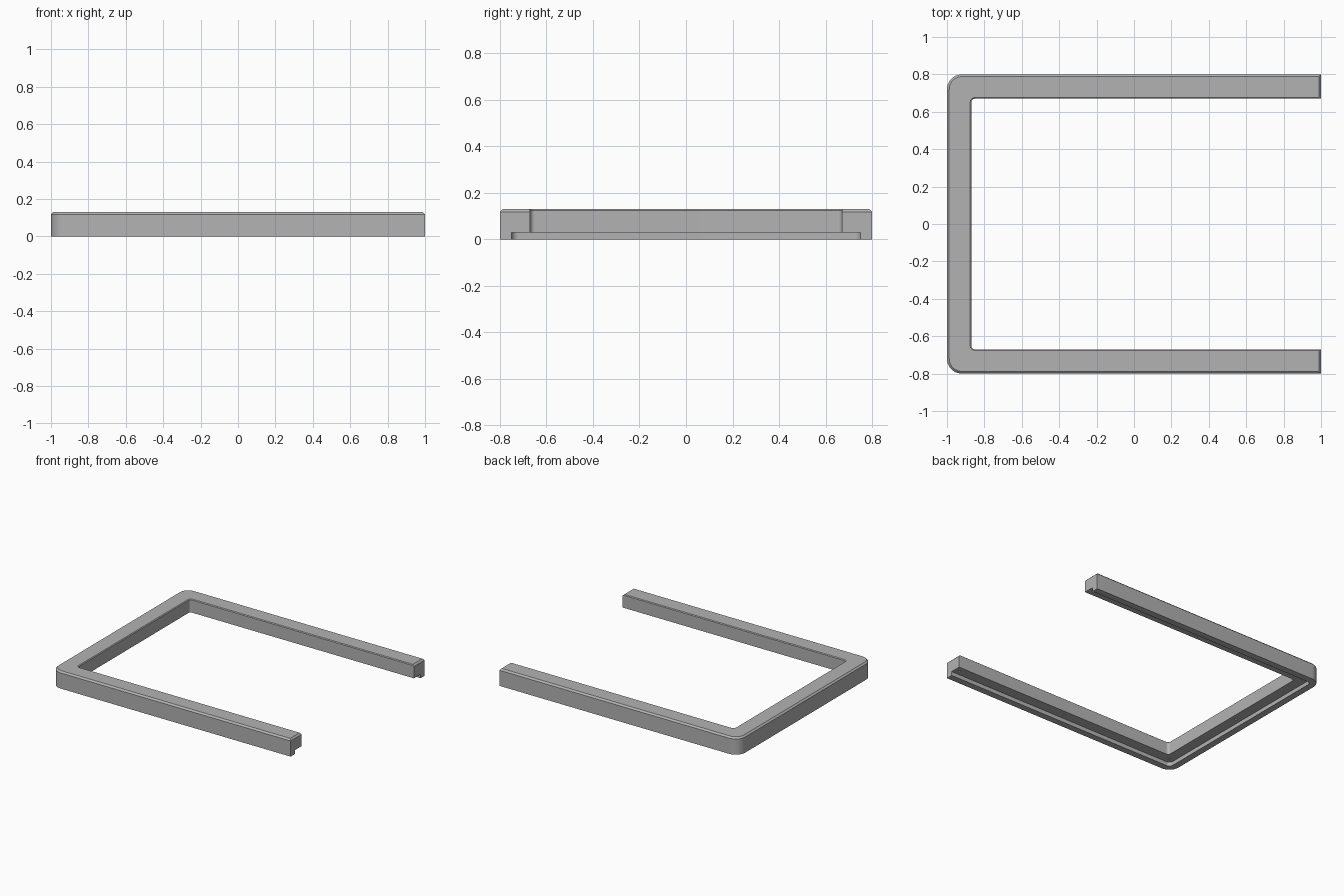
import bpy, bmesh, math

cube = bpy.data.objects.get("Cube")
if cube:
    bpy.data.objects.remove(cube, do_unlink=True)

HALF_Y = 0.80
ARC = 10
BEVEL_Z = 0.118   # height where the top chamfer begins

grey = bpy.data.materials.new("plain grey")
grey.use_nodes = True
colour = (0.45, 0.45, 0.45, 1)
grey.diffuse_color = colour
grey.node_tree.nodes["Principled BSDF"].inputs["Base Color"].default_value = colour

# Bar section: (inset from outer edge, height, corner radius)
profile = [
    (0, 0, 0.08), (0, BEVEL_Z, 0.08), (0.012, 0.13, 0.068),
    (0.124, 0.13, 0.026), (0.13, 0.125, 0.02), (0.13, BEVEL_Z, 0.02),
    (0.13, 0.03, 0.02), (0.05, 0.03, 0.03), (0.05, 0, 0.03),
]


def u_path(inset, z, r):
    """U-shaped line with two rounded corners, open towards +x."""
    end = 1 - max(0, z - BEVEL_Z)
    cx, cy = -1 + inset + r, HALF_Y - inset - r
    half = [(end, cy + r, z)]
    for i in range(ARC + 1):
        a = math.pi / 2 * (1 + i / ARC)
        half.append((cx + r * math.cos(a), cy + r * math.sin(a), z))
    return half + [(x, -y, h) for x, y, h in reversed(half)]


# Frame: sweep the section around the U
bm = bmesh.new()
lines = [[bm.verts.new(p) for p in u_path(*row)] for row in profile]
for a, b in zip(lines, lines[1:] + lines[:1]):
    for i in range(len(a) - 1):
        bm.faces.new((a[i], a[i + 1], b[i + 1], b[i]))
# Arm ends: flat face plus sloping top chamfer
for e in (0, -1):
    ring = [line[e] for line in lines]
    bm.faces.new(ring[:2] + ring[5:])
    bm.faces.new(ring[1:6])
bmesh.ops.recalc_face_normals(bm, faces=bm.faces)
mesh = bpy.data.meshes.new("frame")
bm.to_mesh(mesh)
bm.free()
mesh.materials.append(grey)
frame = bpy.data.objects.new("frame", mesh)
bpy.context.collection.objects.link(frame)

# Screw holes in the underside rebate
spots = [(x, s * 0.71) for x in (-0.91, 0.03, 0.96) for s in (-1, 1)] + [(-0.91, 0)]
bm = bmesh.new()
for x, y in spots:
    hole = bmesh.ops.create_cone(bm, cap_ends=True, segments=16,
                                 radius1=0.008, radius2=0.008, depth=0.08)
    bmesh.ops.translate(bm, verts=hole["verts"], vec=(x, y, 0.05))
cut_mesh = bpy.data.meshes.new("screw_hole_cutter")
bm.to_mesh(cut_mesh)
bm.free()
cut_mesh.materials.append(grey)
cutter = bpy.data.objects.new("screw_hole_cutter", cut_mesh)
bpy.context.collection.objects.link(cutter)
cutter.hide_render = True
cutter.hide_set(True)

bpy.ops.object.select_all(action='DESELECT')
bpy.context.view_layer.objects.active = frame
frame.select_set(True)
cut = frame.modifiers.new("screw_holes", 'BOOLEAN')
cut.operation = 'DIFFERENCE'
cut.solver = 'EXACT'
cut.object = cutter
bpy.ops.object.modifier_apply(modifier=cut.name)
bpy.data.objects.remove(cutter, do_unlink=True)
bpy.ops.object.shade_smooth_by_angle(angle=math.radians(25))
